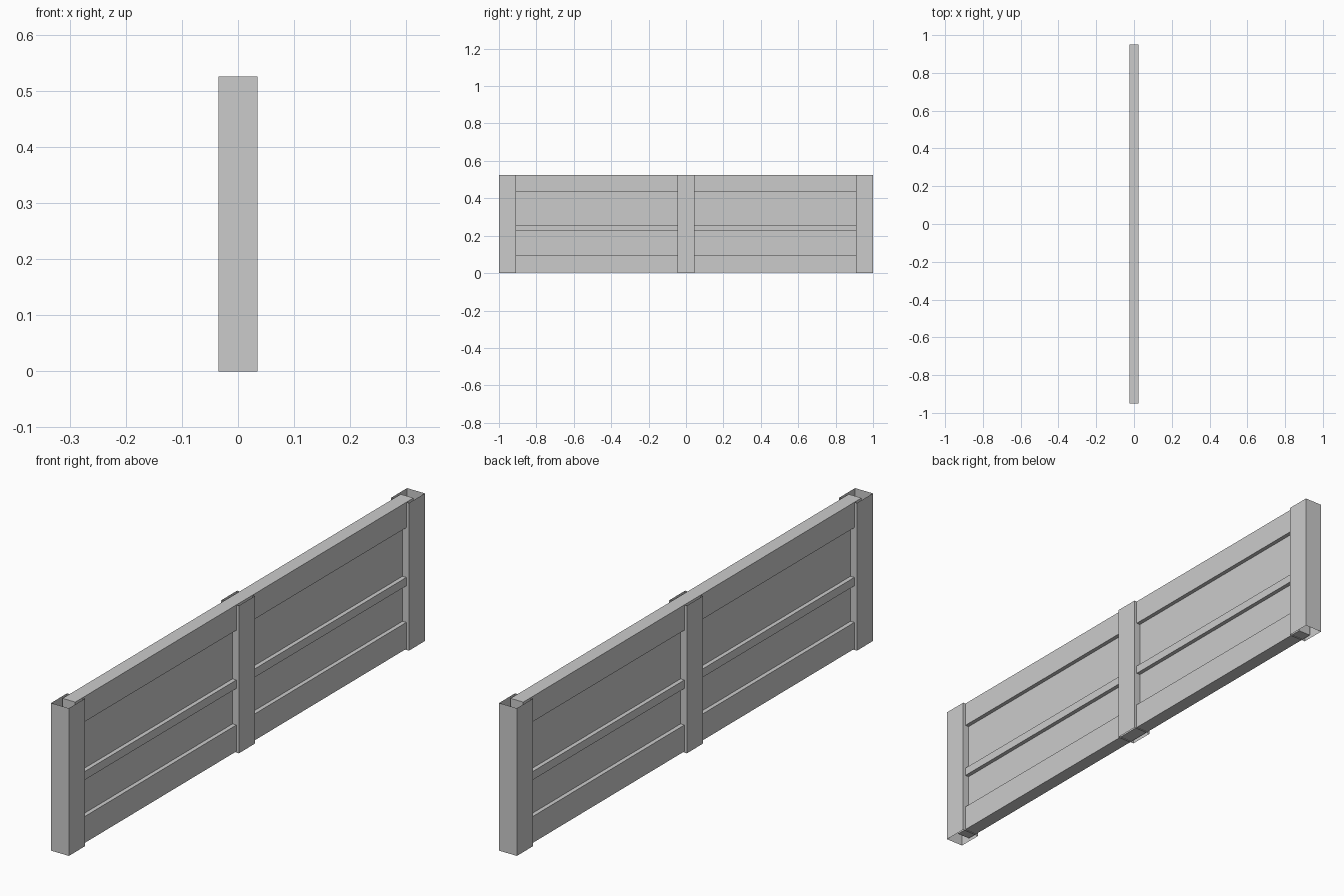
import bpy, bmesh

if "Cube" in bpy.data.objects:
    bpy.data.objects.remove(bpy.data.objects["Cube"])

HEIGHT = 0.525
POST_X = 0.035      # half thickness of a post
RAIL_X = 0.025      # half thickness of the rails
PANEL_X = 0.01      # half thickness of the recessed panels
PANEL_END = 0.95    # the infill runs through the middle post into the end posts


def make_object(name, bm):
    mesh = bpy.data.meshes.new(name)
    bm.to_mesh(mesh)
    bm.free()
    obj = bpy.data.objects.new(name, mesh)
    bpy.context.collection.objects.link(obj)
    return obj


# hollow post: a thin sheet tube, open at top and bottom
def post(name, y0, y1):
    bm = bmesh.new()
    ring = [(-POST_X, y0), (POST_X, y0), (POST_X, y1), (-POST_X, y1)]
    low = [bm.verts.new((x, y, 0)) for x, y in ring]
    high = [bm.verts.new((x, y, HEIGHT)) for x, y in ring]
    for i in range(4):
        j = (i + 1) % 4
        bm.faces.new((low[i], low[j], high[j], high[i]))
    return make_object(name, bm)


# stepped infill: rails and recessed panels as one profile swept along y
def infill(name):
    half = [(RAIL_X, 0.004), (RAIL_X, 0.098), (PANEL_X, 0.098), (PANEL_X, 0.228),
            (RAIL_X, 0.228), (RAIL_X, 0.258), (PANEL_X, 0.258), (PANEL_X, 0.435),
            (RAIL_X, 0.435), (RAIL_X, HEIGHT)]
    outline = half + [(-x, z) for x, z in reversed(half)]
    bm = bmesh.new()
    face = bm.faces.new([bm.verts.new((x, -PANEL_END, z)) for x, z in outline])
    swept = bmesh.ops.extrude_face_region(bm, geom=[face], use_keep_orig=True)
    moved = [v for v in swept["geom"] if isinstance(v, bmesh.types.BMVert)]
    bmesh.ops.translate(bm, verts=moved, vec=(0, 2 * PANEL_END, 0))
    bmesh.ops.recalc_face_normals(bm, faces=bm.faces)
    return make_object(name, bm)


infill("rails_and_panels")
post("end_post_left", -1.0, -0.91)
post("middle_post", -0.045, 0.045)
post("end_post_right", 0.91, 1.0)
